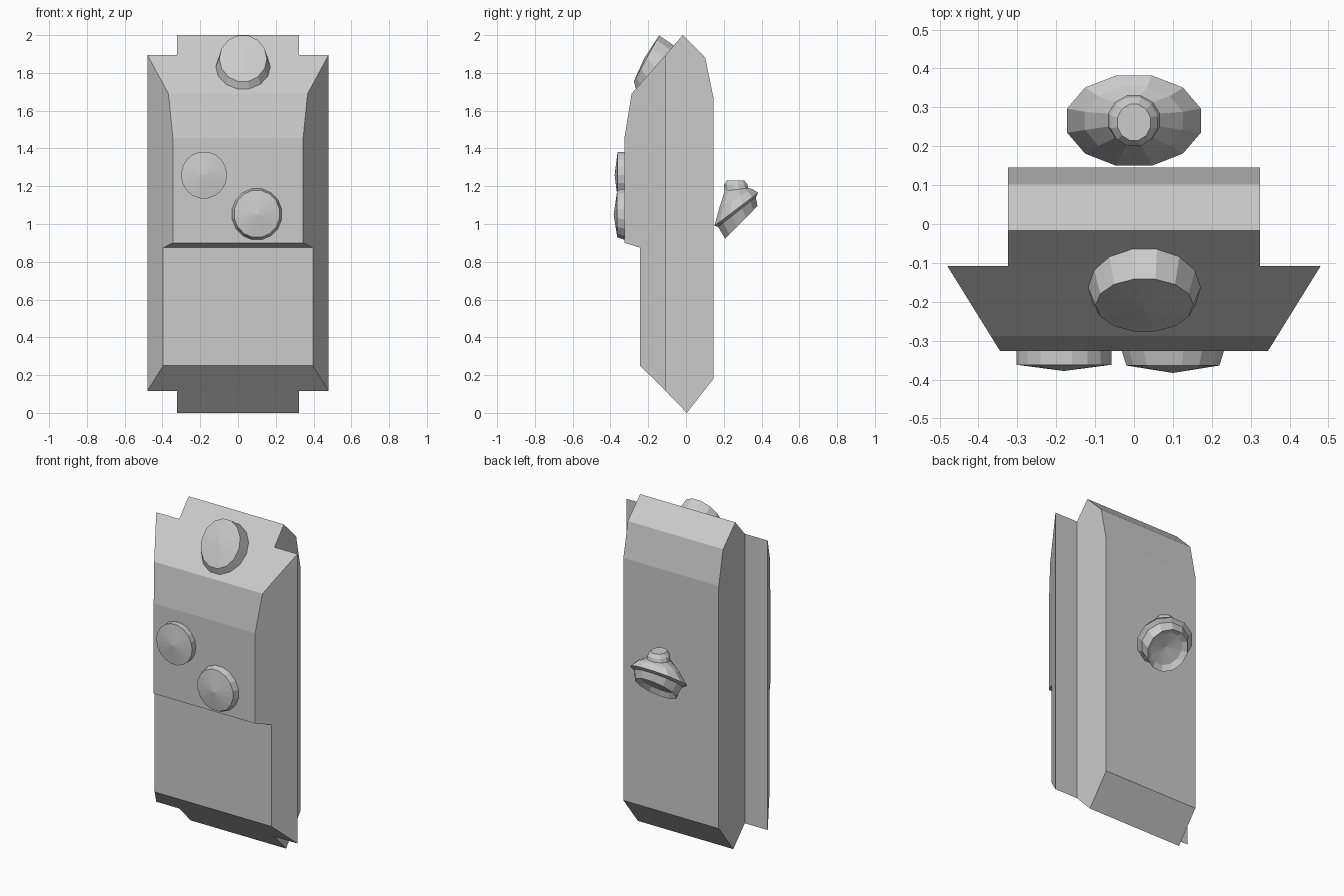
import bpy, bmesh, math
from mathutils import Vector

if "Cube" in bpy.data.objects:
    bpy.data.objects.remove(bpy.data.objects["Cube"])


def finish(name, bm):
    bmesh.ops.recalc_face_normals(bm, faces=bm.faces)
    me = bpy.data.meshes.new(name)
    bm.to_mesh(me)
    bm.free()
    ob = bpy.data.objects.new(name, me)
    bpy.context.collection.objects.link(ob)
    return ob


def slab(name, profile, half_width):
    """Side profile (y, z) spanned between mirrored widths that depend on y."""
    bm = bmesh.new()
    right = [bm.verts.new((half_width(y), y, z)) for y, z in profile]
    left = [bm.verts.new((-half_width(y), y, z)) for y, z in profile]
    bm.faces.new(right)
    bm.faces.new(left[::-1])
    n = len(profile)
    for i in range(n):
        j = (i + 1) % n
        bm.faces.new((right[i], left[i], left[j], right[j]))
    return finish(name, bm)


def loft(name, cx, rings, tip, sides):
    """Tilted ellipses, each (y0, z0, y1, z1, x radius), joined; a fan closes at tip."""
    bm = bmesh.new()
    loops = []
    for y0, z0, y1, z1, rx in rings:
        mid = Vector((cx, (y0 + y1) / 2, (z0 + z1) / 2))
        u = Vector((0, (y1 - y0) / 2, (z1 - z0) / 2))
        loop = []
        for i in range(sides):
            a = 2 * math.pi * (i + 0.5) / sides
            loop.append(bm.verts.new(mid + u * math.cos(a) / math.cos(math.pi / sides)
                                     + Vector((rx * math.sin(a), 0, 0))))
        loops.append(loop)
    for a, b in zip(loops, loops[1:]):
        for i in range(sides):
            j = (i + 1) % sides
            bm.faces.new((a[i], a[j], b[j], b[i]))
    bm.faces.new(loops[0])
    t = bm.verts.new((cx, *tip))
    for i in range(sides):
        bm.faces.new((loops[-1][i], loops[-1][(i + 1) % sides], t))
    return finish(name, bm)


SEAM = -0.108

# Narrow rear slab
slab("rear_body", [(0.004, 0), (0.145, 0.18), (0.145, 1.67), (0.102, 1.88),
                   (-0.017, 2.0), (SEAM, 1.895), (SEAM, 0.116)],
     lambda y: 0.324)

# Wide front shell, tapering towards the front
slab("front_body", [(SEAM, 0.116), (SEAM, 1.895), (-0.288, 1.69), (-0.326, 1.455),
                    (-0.326, 0.9), (-0.243, 0.875), (-0.243, 0.25)],
     lambda y: 0.48 + 0.62 * (y - SEAM))

# Two front buttons
loft("upper_button", -0.18, [(-0.32, 1.136, -0.32, 1.382, 0.122),
                             (-0.362, 1.136, -0.362, 1.382, 0.122)],
     (-0.378, 1.259), 18)
loft("lower_button", 0.1, [(-0.32, 0.915, -0.32, 1.188, 0.136),
                           (-0.364, 0.93, -0.364, 1.178, 0.122)],
     (-0.383, 1.05), 16)

# Tilted knob on the sloping brow
loft("brow_knob", 0.027, [(-0.265, 1.715, -0.05, 1.935, 0.147),
                          (-0.276, 1.755, -0.142, 1.998, 0.126)],
     (-0.22, 1.88), 14)

# Bell-shaped horn on the back, open downwards with a recessed mouth
loft("rear_horn", 0, [(0.215, 1.23, 0.308, 1.23, 0.044),
                      (0.2, 1.205, 0.325, 1.21, 0.062),
                      (0.205, 1.175, 0.33, 1.19, 0.068),
                      (0.178, 1.09, 0.352, 1.185, 0.13),
                      (0.15, 0.99, 0.382, 1.165, 0.178),
                      (0.17, 0.985, 0.37, 1.142, 0.15),
                      (0.207, 0.922, 0.378, 1.095, 0.13),
                      (0.21, 0.96, 0.35, 1.09, 0.1)],
     (0.275, 1.04), 12)
